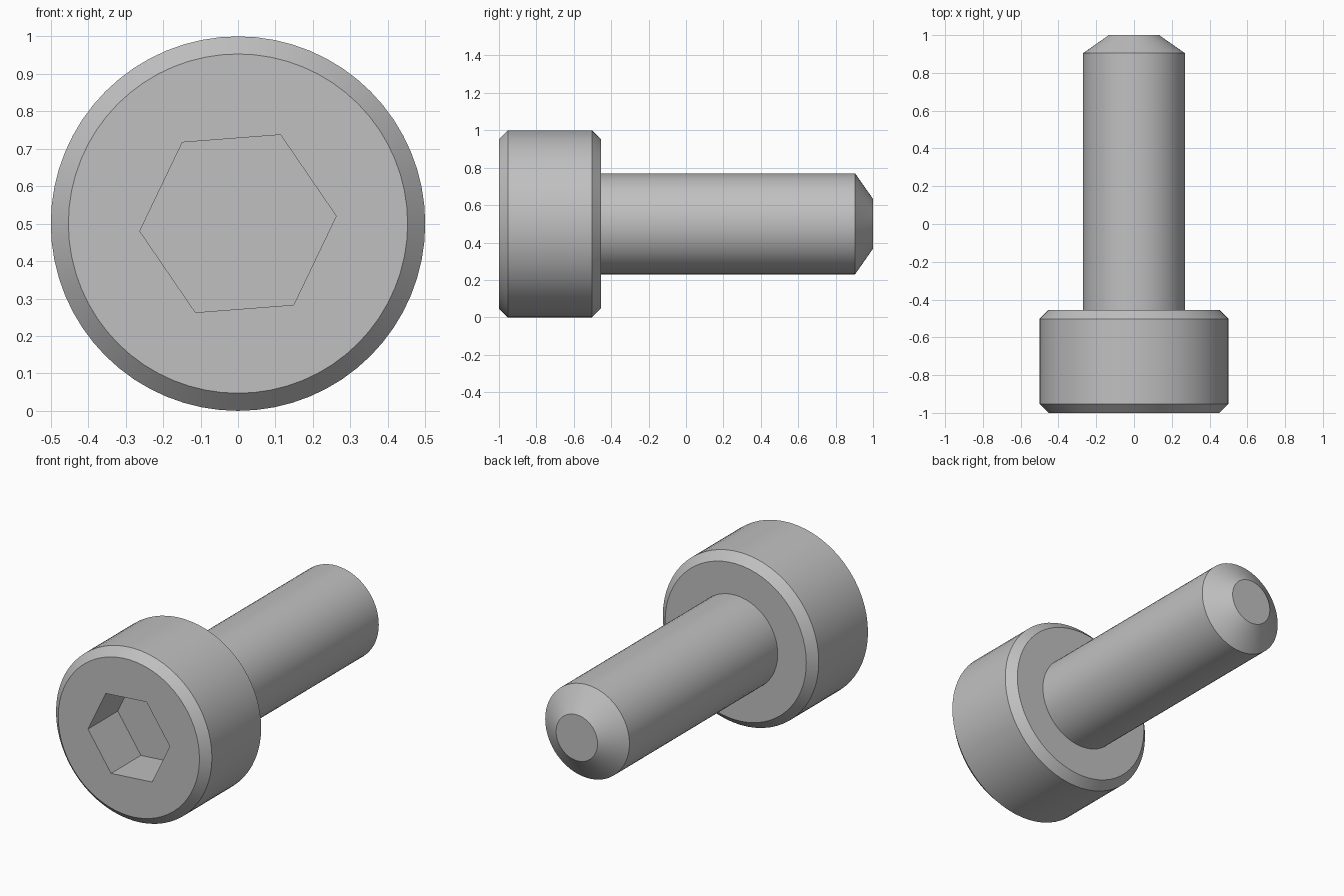
import bpy, bmesh, math

SEGMENTS = 64
CENTRE_Z = 0.5

cube = bpy.data.objects.get("Cube")
if cube:
    bpy.data.objects.remove(cube, do_unlink=True)

steel = bpy.data.materials.new("grey_steel")
steel.use_nodes = True
GREY = (0.53, 0.53, 0.53, 1)
steel.diffuse_color = GREY
steel.node_tree.nodes["Principled BSDF"].inputs["Base Color"].default_value = GREY


def ring(bm, radius, y, sides=SEGMENTS, turn=0.0):
    """Closed ring of vertices around the bolt axis."""
    angles = [turn + math.tau * i / sides for i in range(sides)]
    return [bm.verts.new((radius * math.cos(a), y, CENTRE_Z + radius * math.sin(a)))
            for a in angles]


def loop_edges(bm, verts):
    return [bm.edges.get(p) or bm.edges.new(p)
            for p in zip(verts, verts[1:] + verts[:1])]


def skin(bm, rings):
    """Join neighbouring rings with quads."""
    for a, b in zip(rings, rings[1:]):
        n = len(a)
        for i in range(n):
            j = (i + 1) % n
            bm.faces.new((a[i], a[j], b[j], b[i]))


def finish(bm, name):
    bmesh.ops.recalc_face_normals(bm, faces=bm.faces[:])
    mesh = bpy.data.meshes.new(name)
    bm.to_mesh(mesh)
    bm.free()
    mesh.materials.append(steel)
    obj = bpy.data.objects.new(name, mesh)
    bpy.context.collection.objects.link(obj)
    bpy.ops.object.select_all(action='DESELECT')
    obj.select_set(True)
    bpy.context.view_layer.objects.active = obj
    bpy.ops.object.shade_smooth_by_angle(angle=math.radians(25))


# Head: chamfered cylinder with a hexagonal socket
bm = bmesh.new()
head = [ring(bm, r, y) for r, y in
        ((0.453, -1.0), (0.5, -0.953), (0.5, -0.502), (0.453, -0.455))]
skin(bm, head)
bm.faces.new(head[-1])
socket = [ring(bm, 0.263, y, 6, math.radians(4.4)) for y in (-1.0, -0.727)]
skin(bm, socket)
bm.faces.new(socket[-1])
# Front face around the socket mouth
bmesh.ops.triangle_fill(
    bm, use_beauty=True, normal=(0, -1, 0),
    edges=loop_edges(bm, head[0]) + loop_edges(bm, socket[0]))
finish(bm, "socket_head")

# Shank: plain cylinder with a tapered tip
bm = bmesh.new()
shank = [ring(bm, r, y) for r, y in
         ((0.27, -0.455), (0.27, 0.904), (0.133, 1.0))]
skin(bm, shank)
bm.faces.new(shank[-1])
finish(bm, "shank")
